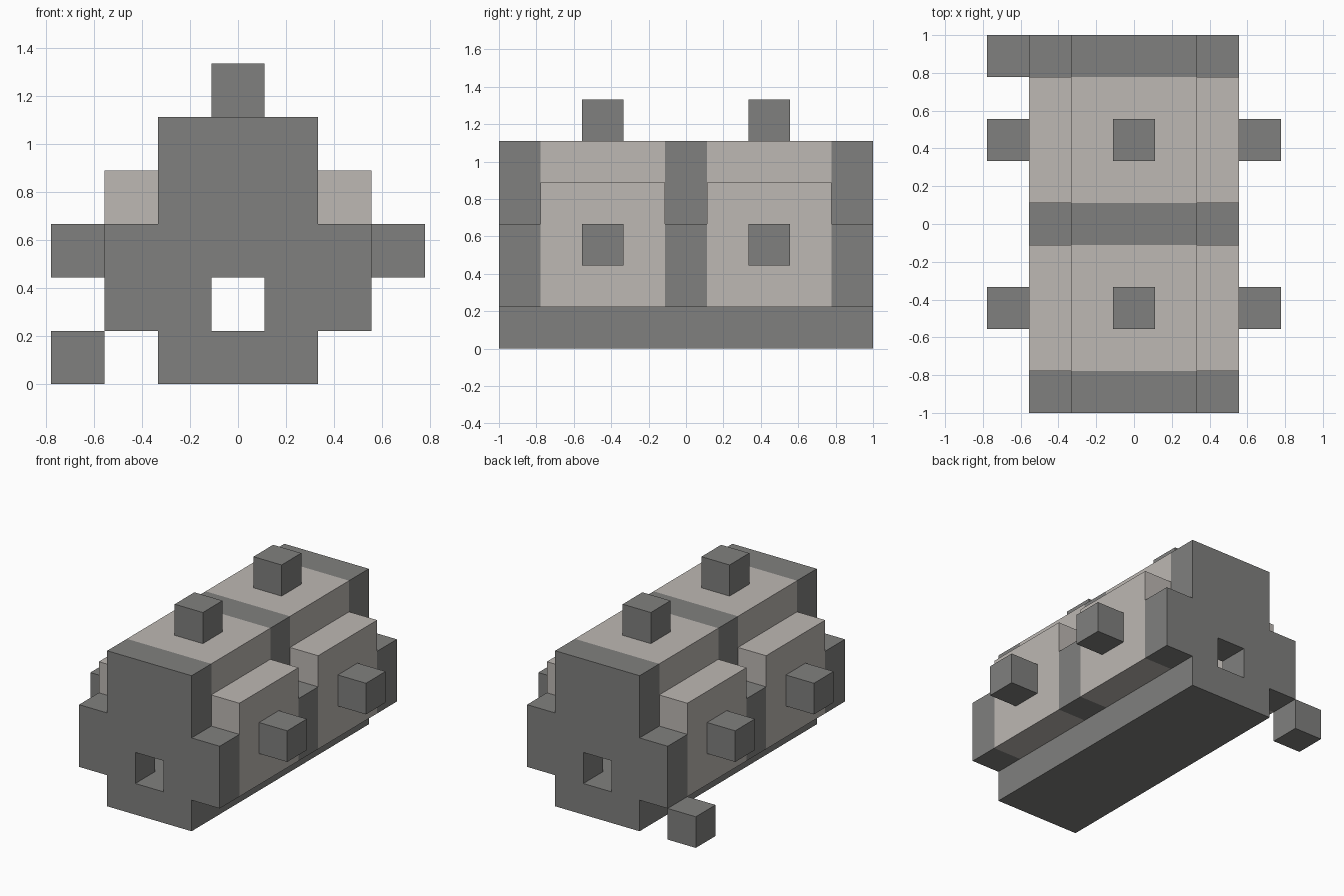
import bpy
import bmesh
from mathutils import Vector

U = 2 / 9  # one block of the model's grid

cube = bpy.data.objects.get("Cube")
if cube:
    bpy.data.objects.remove(cube, do_unlink=True)


def make_material(name, rgb):
    mat = bpy.data.materials.new(name)
    mat.use_nodes = True
    color = (*rgb, 1)
    mat.diffuse_color = color
    mat.node_tree.nodes["Principled BSDF"].inputs["Base Color"].default_value = color
    return mat


dark = make_material("dark grey", (0.216, 0.216, 0.209))
light = make_material("light warm grey", (0.509, 0.479, 0.451))


def finish(name, bm, mat):
    bmesh.ops.recalc_face_normals(bm, faces=bm.faces)
    mesh = bpy.data.meshes.new(name)
    bm.to_mesh(mesh)
    bm.free()
    mesh.materials.append(mat)
    bpy.context.collection.objects.link(bpy.data.objects.new(name, mesh))


def box(name, center, size, mat):
    bm = bmesh.new()
    bmesh.ops.create_cube(bm, size=1)
    for v in bm.verts:
        v.co = (Vector(center) + v.co * Vector(size)) * U
    finish(name, bm, mat)


def arch(name, half, y, depth, mat):
    """Mirror a half profile (inner top to outer top) and extrude it along y."""
    outline = half + [(-x, z) for x, z in reversed(half)]
    bm = bmesh.new()
    face = bm.faces.new([bm.verts.new((x * U, (y - depth / 2) * U, z * U)) for x, z in outline])
    out = bmesh.ops.extrude_face_region(bm, geom=[face], use_keep_orig=True)
    verts = [g for g in out["geom"] if isinstance(g, bmesh.types.BMVert)]
    bmesh.ops.translate(bm, verts=verts, vec=(0, depth * U, 0))
    finish(name, bm, mat)


# Base slab under the whole body
box("base", (0, 0, 0.5), (3, 9, 1), dark)

# Stepped end walls and middle rib, each with a square opening on the base
rib = [(0.5, 2), (0.5, 1), (2.5, 1), (2.5, 3), (1.5, 3), (1.5, 5)]
for name, y in (("front_wall", -4), ("middle_rib", 0), ("back_wall", 4)):
    arch(name, rib, y, 1, dark)

# Hollow pale shells between the ribs, with knobs on top and both sides
shell = [(1.5, 4), (1.5, 1), (2.5, 1), (2.5, 4), (1.5, 4), (1.5, 5)]
shell = [(1.4, 4), (1.4, 1), (2.5, 1), (2.5, 4), (1.5, 4), (1.5, 5)]
for place, y in (("front", -2), ("back", 2)):
    arch(place + "_shell", shell, y, 3, light)
    box(place + "_top_knob", (0, y, 5.5), (1, 1, 1), dark)
    for side, x in (("left", 3), ("right", -3)):
        box(f"{place}_{side}_knob", (x, y, 2.5), (1, 1, 1), dark)

# Loose block beside the back right corner
box("corner_block", (-3, 4, 0.5), (1, 1, 1), dark)
